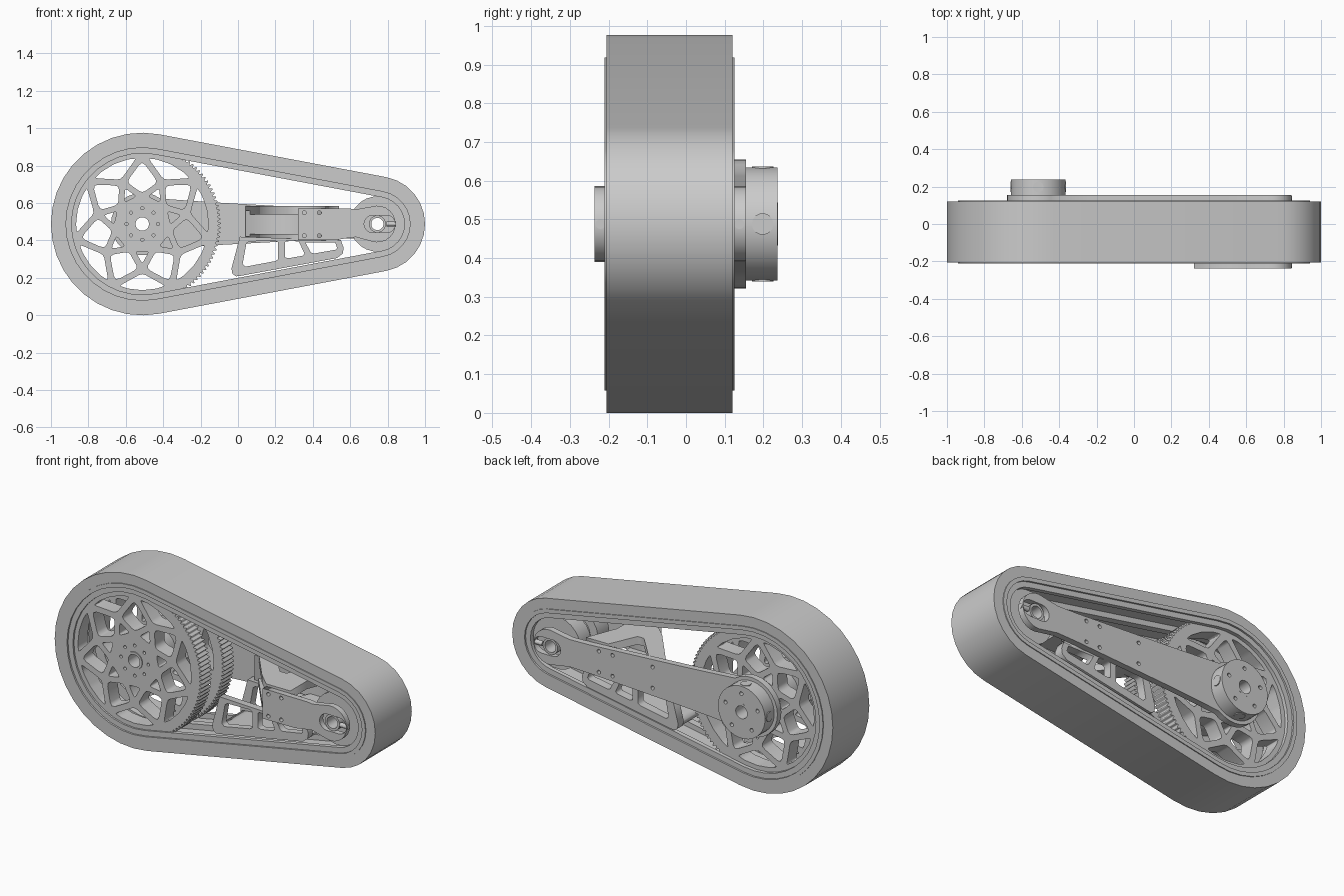
import bpy, math
from mathutils import Vector
from math import pi, cos, sin

if "Cube" in bpy.data.objects:
    bpy.data.objects.remove(bpy.data.objects["Cube"])

BX, SX, CZ = -0.512, 0.745, 0.488      # drive axle x, idler axle x, axle height


def polar(r, a):
    return Vector((r * cos(a), r * sin(a)))


def circle(cx, cz, r, n=24):
    return [Vector((cx, cz)) + polar(r, 2 * pi * (i + .5) / n) for i in range(n)]


def arc(cx, cz, r, a0, a1, n):
    return [Vector((cx, cz)) + polar(r, a0 + (a1 - a0) * i / n) for i in range(n + 1)]


def plate(name, loops, y0, y1):
    """Flat outline in XZ (first loop outside, rest holes) extruded from y0 to y1."""
    cu = bpy.data.curves.new(name, 'CURVE')
    cu.dimensions, cu.fill_mode, cu.extrude = '2D', 'BOTH', (y1 - y0) / 2
    for pts in loops:
        sp = cu.splines.new('POLY')
        sp.points.add(len(pts) - 1)
        for p, v in zip(sp.points, pts):
            p.co = (v[0], v[1], 0, 1)
        sp.use_cyclic_u = True
    tmp = bpy.data.objects.new(name + "_outline", cu)
    bpy.context.collection.objects.link(tmp)
    me = bpy.data.meshes.new_from_object(tmp.evaluated_get(bpy.context.evaluated_depsgraph_get()))
    bpy.data.objects.remove(tmp)
    ob = bpy.data.objects.new(name, me)
    bpy.context.collection.objects.link(ob)
    ob.rotation_euler = (pi / 2, 0, 0)
    ob.location.y = (y0 + y1) / 2
    return ob


def flat_plate(name, loops, z0, z1):
    """Same, but the outline lies in XY."""
    ob = plate(name, loops, 0, z1 - z0)
    ob.rotation_euler = (0, 0, 0)
    ob.location = (0, 0, (z0 + z1) / 2)
    return ob


def rod(name, loc, r, length, rot=(0, 0, 0), n=16):
    bpy.ops.mesh.primitive_cylinder_add(vertices=n, radius=r, depth=length, location=loc, rotation=rot)
    bpy.context.object.name = name


def belt_loop(r1):
    r2 = r1 - .233
    a = math.acos((r1 - r2) / (SX - BX))
    return arc(BX, CZ, r1, a, 2 * pi - a, 20) + arc(SX, CZ, r2, -a, a, 12)


def inset(poly, d):
    """Offset a convex counter-clockwise polygon inwards."""
    out, n = [], len(poly)
    for i in range(n):
        a, b, c = poly[i - 1], poly[i], poly[(i + 1) % n]
        u, v = (b - a).normalized(), (c - b).normalized()
        n1, n2 = Vector((-u.y, u.x)), Vector((-v.y, v.x))
        out.append(b + (n1 + n2) * d / (1 + n1.dot(n2)))
    return out


def rounded(poly, t=.2):
    out = []
    for i, b in enumerate(poly):
        a, c = poly[i - 1], poly[(i + 1) % len(poly)]
        p, q = b.lerp(a, t), b.lerp(c, t)
        out += [p, (p + q + b * 2) / 4, q]
    return out


# Track belt: tread, slightly wider liner, inner lips
plate("track_tread", [belt_loop(.488), belt_loop(.43)], -.205, .12)
plate("track_liner", [belt_loop(.43), belt_loop(.408)], -.21, .125)
for y0, y1 in ((-.2, -.175), (-.06, -.02), (.09, .115)):
    plate("track_inner_rib", [belt_loop(.41), belt_loop(.378)], y0, y1)

# Drive wheel: two toothed discs with crossing spokes
N = 7
step = 2 * pi / N
C = Vector((BX, CZ))
holes = []
for i in range(N):
    a = i * step + pi / 2
    hub, hub2 = polar(.145, a), polar(.145, a + step)
    rim = polar(.365, a)
    xl, xr = polar(.245, a + step / 2), polar(.245, a - step / 2)
    kite = [hub, xr, rim, xl]
    inner = [hub2, hub, xl]
    outer = [xl] + [polar(.37, a + step * k / 4) for k in range(5)]
    for poly, t in ((kite, .2), (inner, .2), (outer, .15)):
        if poly is inner:
            poly = [hub, xl, hub2]
        holes.append([C + p for p in rounded(inset(poly, .016), t)])
T = 110
teeth = [C + polar(.42 if k % 4 < 2 else .406, 2 * pi * k / (4 * T)) for k in range(4 * T)]
bolts = [circle(*(C + polar(.085, k * pi / 4)), .009, 8) for k in range(8)]
bore = circle(BX, CZ, .04)
for y0, y1 in ((-.19, -.105), (.01, .095)):
    plate("drive_wheel", [teeth, bore] + holes + bolts, y0, y1)
plate("drive_hub", [circle(BX, CZ, .12), bore], -.105, .01)
plate("drive_spacer", [circle(BX, CZ, .07), bore], .095, .12)
plate("drive_axle", [circle(BX, CZ, .05), circle(BX, CZ, .036)], -.195, .2)

# Idler wheel: two rims and a narrower hub
ibore = circle(SX, CZ, .033, 16)
for y0, y1 in ((-.17, -.07), (-.01, .085)):
    plate("idler_rim", [circle(SX, CZ, .148), ibore], y0, y1)
plate("idler_hub", [circle(SX, CZ, .1), ibore], -.07, -.01)
plate("idler_axle", [circle(SX, CZ, .046, 16), ibore], -.225, .145)

# Arms
slot = arc(.795, CZ, .046, -pi / 2, pi / 2, 8) + arc(.72, CZ, .046, pi / 2, 1.5 * pi, 8)
tip = arc(SX, CZ, .098, -1.9, 1.9, 14)
rear = (tip + [(.62, .565), (.5, .568), (-.1, .602), (-.25, .612)]
        + arc(BX, CZ, .167, .95, 2 * pi - .95, 20)
        + [(-.25, .366), (-.1, .376), (.5, .408), (.62, .411)])
rear_bolts = [circle(x, z, .011, 8) for x in (.1, .35, .435) for z in (.43, .548)]
plate("rear_arm", [rear, slot, bore] + rear_bolts, .12, .155)
front = tip + [(.63, .566), (.6, .57), (.32, .572), (.32, .402), (.52, .402), (.6, .415), (.63, .418)]
front_bolts = [circle(x, z, .011, 8) for x in (.355, .435) for z in (.425, .548)]
plate("front_arm", [front, slot] + front_bolts, -.237, -.205)
for y in (-.221, .1375):
    rod("tension_screw", (.82, y, CZ), .013, .05, (0, pi / 2, 0), 12)

# Cross brace tying the two arms together
brace = [(.04, .12), (.15, .12), (.29, -.04), (.33, -.04), (.40, .12), (.54, .12),
         (.47, -.06), (.47, -.205), (.32, -.205), (.24, -.13)]
flat_plate("brace_top", [brace], .54, .585)
flat_plate("brace_bottom", [brace], .40, .435)
for loop in ([(.32, -.205), (.47, -.205), (.47, -.17), (.32, -.17)],
             [(.04, .09), (.54, .09), (.54, .12), (.04, .12)]):
    flat_plate("brace_pad", [loop], .42, .56)

# Belt support skid: pierced side plates joined by a shoe
side = [(.01, .42), (-.035, .25), (-.03, .222), (-.01, .208), (.02, .212),
        (.53, .306), (.56, .33), (.565, .36), (.55, .402)]
wins = [[(.045, .385), (.025, .275), (.04, .26), (.20, .29), (.215, .30), (.215, .39), (.20, .398), (.06, .395)],
        [(.25, .39), (.25, .31), (.27, .305), (.345, .318), (.355, .33), (.325, .395), (.26, .398)],
        [(.36, .39), (.39, .335), (.405, .33), (.52, .35), (.53, .36), (.52, .39)]]
for y0, y1 in ((-.18, -.14), (.07, .12)):
    plate("skid_side", [side] + wins, y0, y1)
plate("skid_shoe", [[(-.02, .24), (-.01, .21), (.02, .212), (.53, .306), (.555, .335), (.53, .34), (.03, .245)]],
      -.14, .07)

# Motor mount with face bolts and radial screws
plate("motor_mount", [circle(BX, CZ, .147, 32), circle(BX, CZ, .036)]
      + [circle(*(C + polar(.105, k * step * N / 5 + .3)), .011, 8) for k in range(5)], .155, .237)
plate("motor_collar", [circle(BX, CZ, .055, 6), circle(BX, CZ, .036)], .155, .2375)
for k in range(4):
    a = k * pi / 2
    p = C + polar(.14, a)
    rod("radial_screw", (p.x, .198, p.y), .028, .018, (0, pi / 2 - a, 0), 14)
